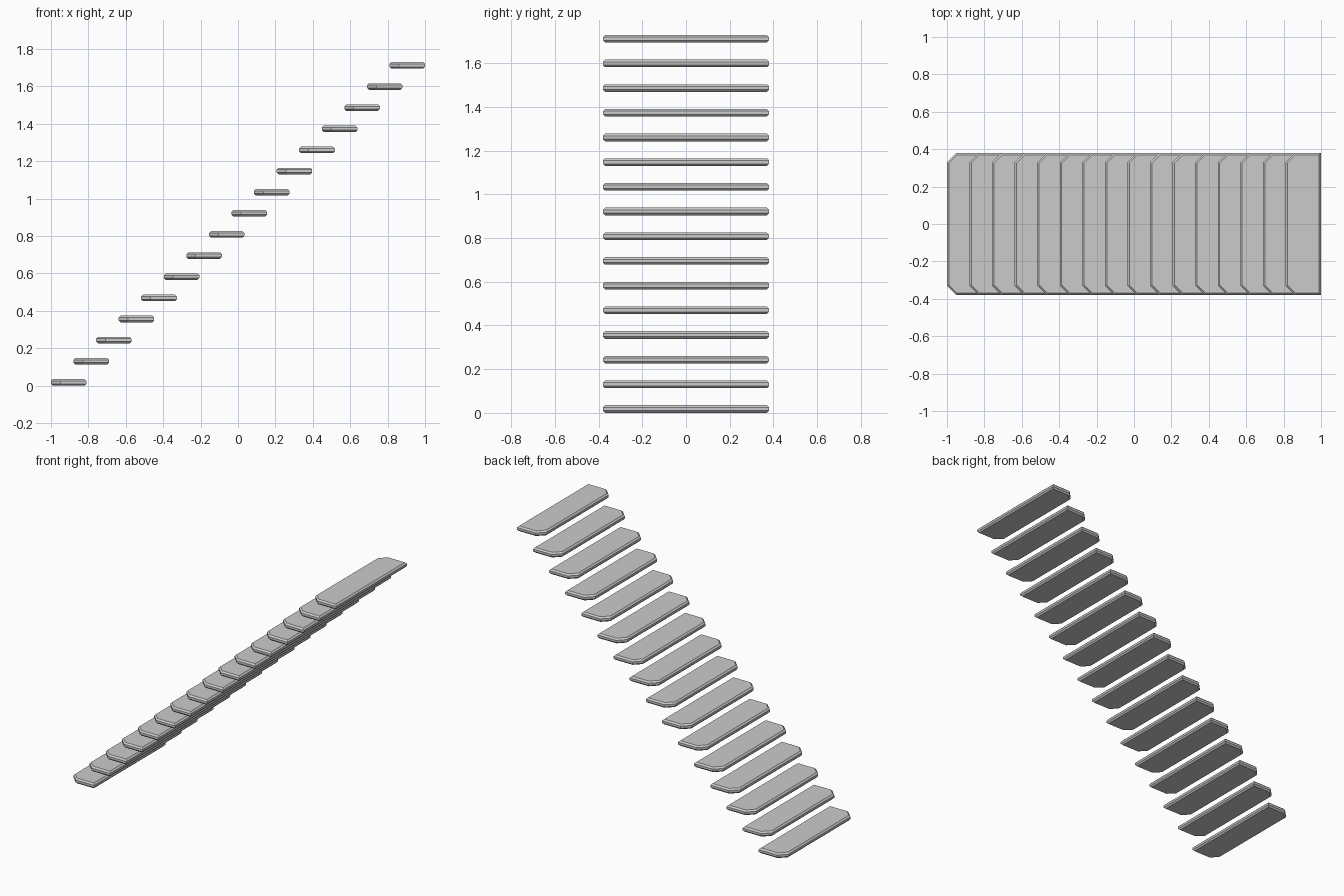
import bpy, bmesh

if "Cube" in bpy.data.objects:
    bpy.data.objects.remove(bpy.data.objects["Cube"])

COUNT = 16
DEPTH, HALF_WIDTH, THICK = 0.19, 0.38, 0.035
CORNER, EDGE = 0.05, 0.01
RUN = (2.0 - DEPTH) / (COUNT - 1)
RISE = 0.113


def outline(inset):
    """Tread plan with two clipped front corners, shrunk by inset."""
    x0, x1, y = inset, DEPTH - inset, HALF_WIDTH - inset
    c = CORNER - inset * 0.586
    return [(x0, -y + c), (x0 + c, -y), (x1, -y),
            (x1, y), (x0 + c, y), (x0, y - c)]


# Shared tread mesh: stacked outlines give chamfered top and bottom rims
bm = bmesh.new()
rings = []
for inset, z in ((EDGE, 0), (0, EDGE), (0, THICK - EDGE), (EDGE, THICK)):
    rings.append([bm.verts.new((x, y, z)) for x, y in outline(inset)])
for a, b in zip(rings, rings[1:]):
    for i in range(6):
        j = (i + 1) % 6
        bm.faces.new((a[i], a[j], b[j], b[i]))
bm.faces.new(rings[0][::-1])
bm.faces.new(rings[-1])
bmesh.ops.recalc_face_normals(bm, faces=bm.faces)
mesh = bpy.data.meshes.new("stair_tread")
bm.to_mesh(mesh)
bm.free()

# Flight of floating treads climbing towards +x
for i in range(COUNT):
    tread = bpy.data.objects.new(f"stair_tread_{i + 1:02d}", mesh)
    tread.location = (-1 + i * RUN, 0, i * RISE)
    bpy.context.collection.objects.link(tread)
